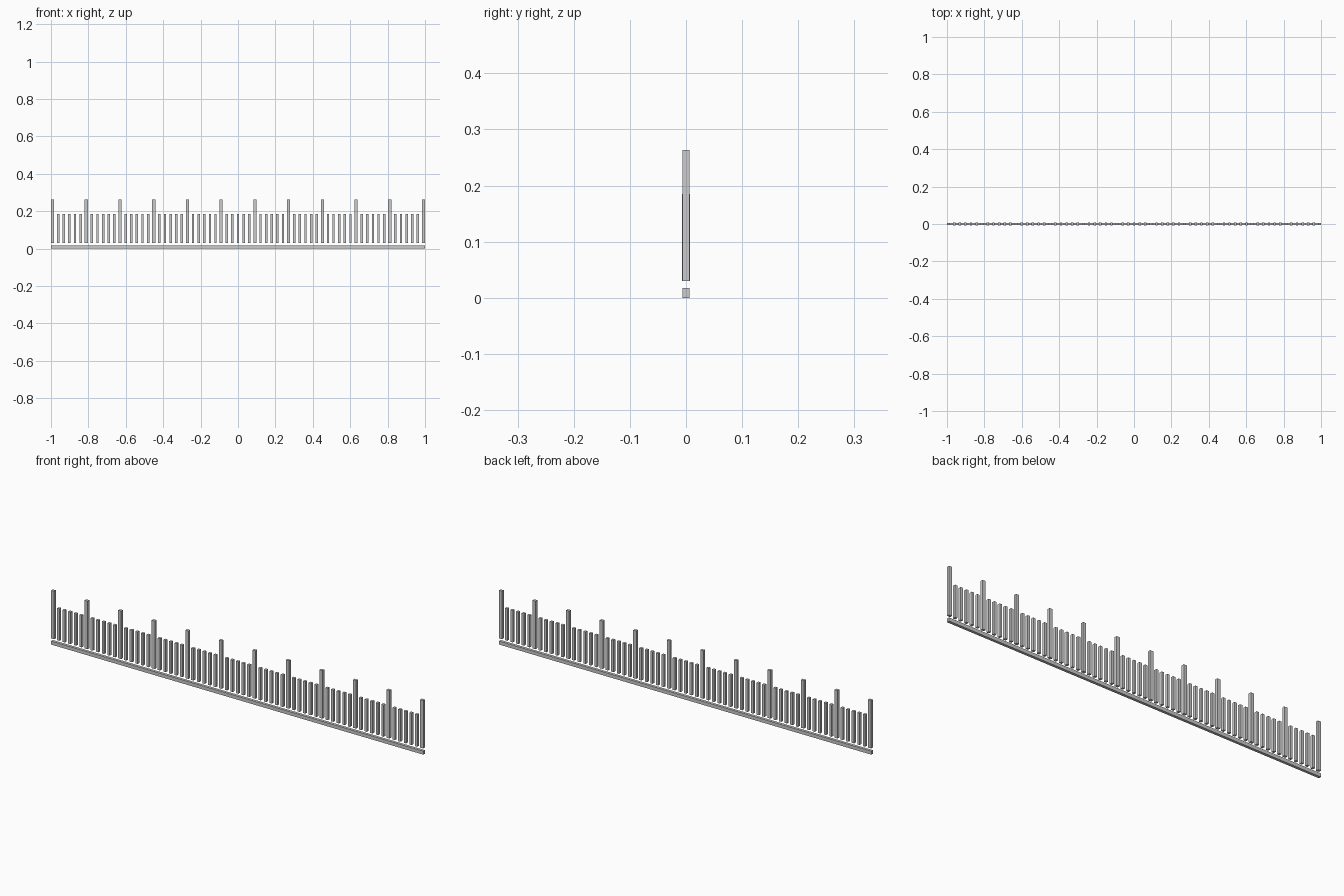
import bpy

if "Cube" in bpy.data.objects:
    bpy.data.objects.remove(bpy.data.objects["Cube"])

def box(name, x, z0, z1, wx, wy):
    bpy.ops.mesh.primitive_cube_add(size=1, location=(x, 0, (z0 + z1) / 2))
    ob = bpy.context.object
    ob.name = name
    ob.scale = (wx, wy, z1 - z0)
    bpy.ops.object.transform_apply(location=False, rotation=False, scale=True)
    return ob

# long base rail
box("base_rail", 0, 0, 0.017, 2.0, 0.0132)

# floating row of bars: every sixth one is tall
for i in range(67):
    x = -0.9915 + 0.03005 * i
    if i % 6 == 0:
        box("tall_post", x, 0.03, 0.263, 0.0165, 0.0132)
    else:
        box("short_bar", x, 0.03, 0.185, 0.0125, 0.0134)
